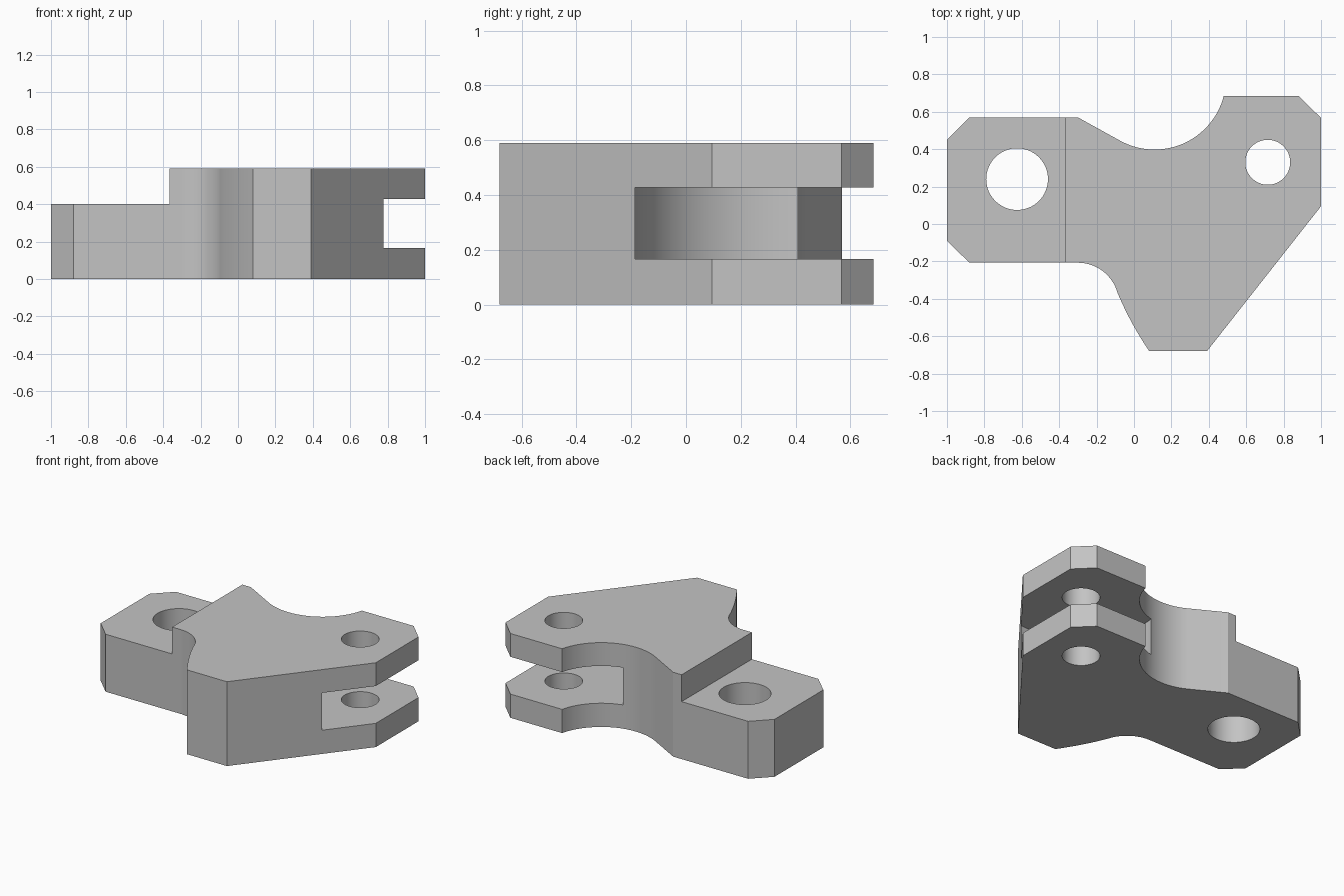
import bpy
import bmesh
import math

if "Cube" in bpy.data.objects:
    bpy.data.objects.remove(bpy.data.objects["Cube"], do_unlink=True)

grey = bpy.data.materials.new("plain grey")
grey.use_nodes = True
grey.diffuse_color = (0.55, 0.55, 0.55, 1)
grey.node_tree.nodes["Principled BSDF"].inputs["Base Color"].default_value = (0.55, 0.55, 0.55, 1)


def arc(cx, cy, r, start, end, steps=20):
    angles = [math.radians(start + (end - start) * i / steps) for i in range(steps + 1)]
    return [(cx + r * math.cos(a), cy + r * math.sin(a)) for a in angles]


def prism(name, outline, low, high):
    """Extrude a flat outline from height low to height high."""
    bm = bmesh.new()
    base = bm.faces.new([bm.verts.new((x, y, low)) for x, y in outline])
    top = bmesh.ops.extrude_face_region(bm, geom=[base])["geom"]
    moved = [v for v in top if isinstance(v, bmesh.types.BMVert)]
    bmesh.ops.translate(bm, verts=moved, vec=(0, 0, high - low))
    bmesh.ops.recalc_face_normals(bm, faces=bm.faces)
    mesh = bpy.data.meshes.new(name)
    bm.to_mesh(mesh)
    bm.free()
    mesh.materials.append(grey)
    obj = bpy.data.objects.new(name, mesh)
    bpy.context.collection.objects.link(obj)
    return obj


def disc(x, y, r, steps=64):
    return arc(x, y, r, 0, 360, steps)[:-1]


# Plan outline, counter-clockwise from the rear left corner
outline = [(-0.88, 0.57), (-1, 0.45), (-1, -0.09), (-0.88, -0.207)]
outline += arc(-0.3, -0.427, 0.22, 90, 22)           # inner fillet
outline += arc(1.517, 0.304, 1.74, 202, 214.4)[1:]   # bulged flank
outline += [(0.39, -0.68), (1, 0.095), (1, 0.567), (0.88, 0.685)]
outline += arc(0.11, 0.78, 0.382, 345.6, 241.1, 32)  # scooped back
outline += [(-0.3, 0.57)]
body = prism("bracket_body", outline, 0, 0.59)

# Lowered pad, fork slot and the two bores
cutters = [
    prism("pad_step_cutter", [(-1.2, -1), (-0.365, -1), (-0.365, 1), (-1.2, 1)], 0.402, 0.8),
    prism("fork_slot_cutter", disc(0.715, 0.33, 0.52, 128), 0.166, 0.427),
    prism("large_bore_cutter", disc(-0.625, 0.24, 0.165), -0.2, 0.8),
    prism("small_bore_cutter", disc(0.715, 0.33, 0.12), -0.2, 0.8),
]

bpy.ops.object.select_all(action="DESELECT")
bpy.context.view_layer.objects.active = body
body.select_set(True)
for cutter in cutters:
    cutter.hide_render = True
    mod = body.modifiers.new(cutter.name, "BOOLEAN")
    mod.operation = "DIFFERENCE"
    mod.solver = "EXACT"
    mod.object = cutter
    bpy.ops.object.modifier_apply(modifier=mod.name)
    bpy.data.objects.remove(cutter, do_unlink=True)

bpy.ops.object.shade_smooth_by_angle(angle=math.radians(20))
